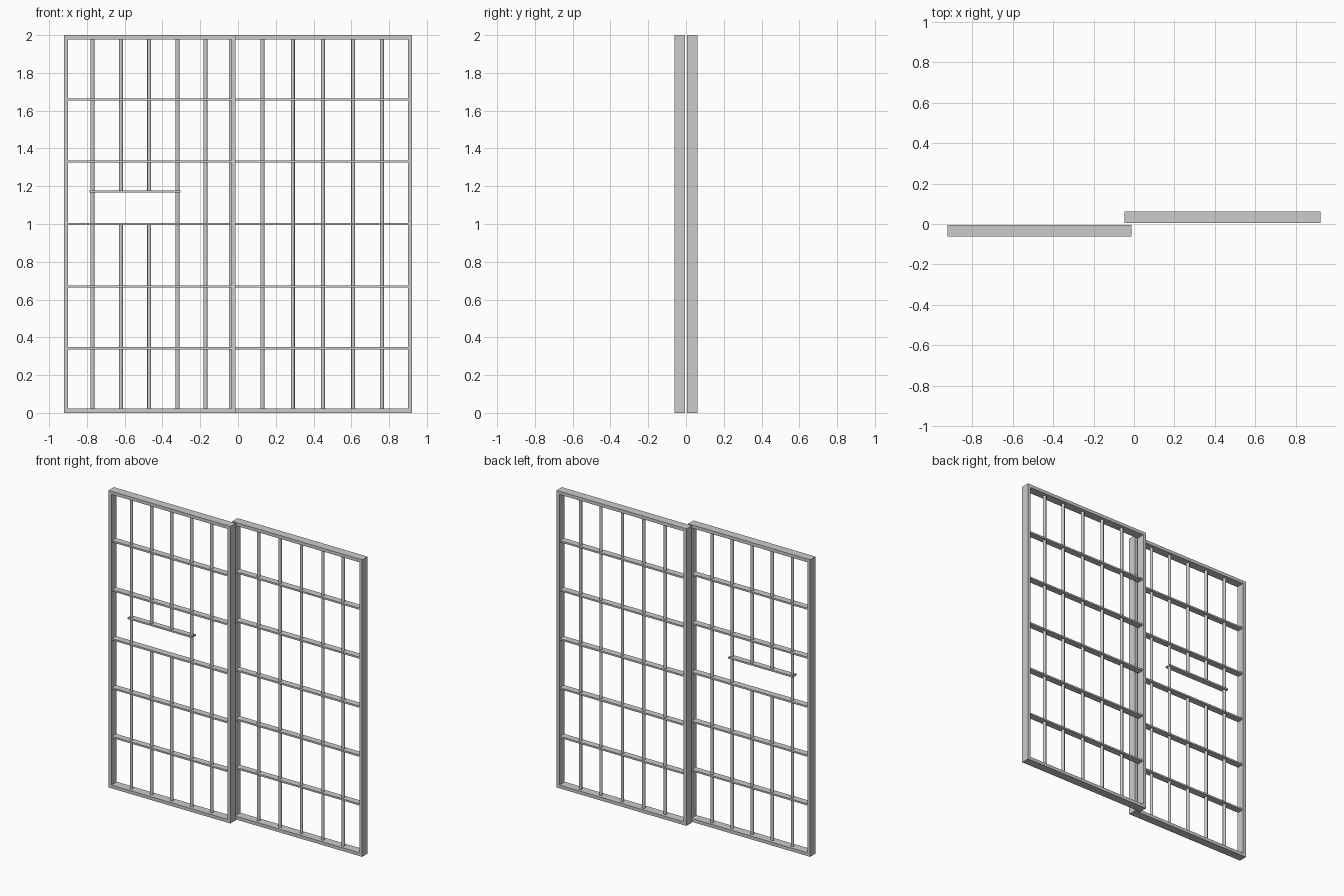
import bpy, bmesh

if "Cube" in bpy.data.objects:
    bpy.data.objects.remove(bpy.data.objects["Cube"])

T = 0.022      # frame face width
H = 2.0        # height
R = 0.0105     # round bar radius
LEVELS = [0.342, 0.67, 1.0, 1.33, 1.66]


def box(name, x0, x1, y0, y1, z0, z1):
    bpy.ops.mesh.primitive_cube_add(size=1, location=((x0 + x1) / 2, (y0 + y1) / 2, (z0 + z1) / 2))
    o = bpy.context.object
    o.name = name
    o.scale = (x1 - x0, y1 - y0, z1 - z0)
    bpy.ops.object.transform_apply(location=False, rotation=False, scale=True)
    return o


def round_bar(name, x, y, z0, z1):
    bpy.ops.mesh.primitive_cylinder_add(vertices=16, radius=R, depth=z1 - z0, location=(x, y, (z0 + z1) / 2))
    bpy.context.object.name = name
    bpy.ops.object.shade_smooth_by_angle()


def frame(name, x0, x1, y0, y1):
    # mitred rectangular ring, extruded through the depth
    bm = bmesh.new()
    rings = []
    for d in (0, T):
        pts = [(x0 + d, d), (x1 - d, d), (x1 - d, H - d), (x0 + d, H - d)]
        rings.append([bm.verts.new((x, y0, z)) for x, z in pts])
    a, b = rings
    faces = [bm.faces.new((a[i], a[(i + 1) % 4], b[(i + 1) % 4], b[i])) for i in range(4)]
    ext = bmesh.ops.extrude_face_region(bm, geom=faces, use_keep_orig=True)
    for v in ext["geom"]:
        if isinstance(v, bmesh.types.BMVert):
            v.co.y = y1
    bmesh.ops.recalc_face_normals(bm, faces=bm.faces)
    me = bpy.data.meshes.new(name)
    bm.to_mesh(me)
    bm.free()
    bpy.context.collection.objects.link(bpy.data.objects.new(name, me))


def leaf(side, x0, x1, y0, y1, bars, cut=()):
    frame(side + "_frame", x0, x1, y0, y1)
    ym = (y0 + y1) / 2
    # flat cross bars
    for i, z in enumerate(LEVELS):
        box(f"{side}_flat_bar_{i}", x0 + T, x1 - T, ym - 0.022, ym + 0.022, z - 0.0055, z + 0.0055)
    # round uprights, some interrupted by the hand opening
    for i, x in enumerate(bars):
        spans = [(T, 1.0), (1.172, H - T)] if i in cut else [(T, H - T)]
        for j, (z0, z1) in enumerate(spans):
            round_bar(f"{side}_upright_{i}_{j}", x, ym, z0, z1)
    return ym


# front left leaf with opening
ym = leaf("left", -0.922, -0.013, -0.062, -0.005,
          [-0.77, -0.62, -0.47, -0.32, -0.172], cut=(1, 2))
box("opening_bar", -0.785, -0.305, ym - 0.02, ym + 0.02, 1.1665, 1.1775)

# rear right leaf
leaf("right", -0.047, 0.922, 0.005, 0.062, [0.13, 0.29, 0.45, 0.61, 0.762])
